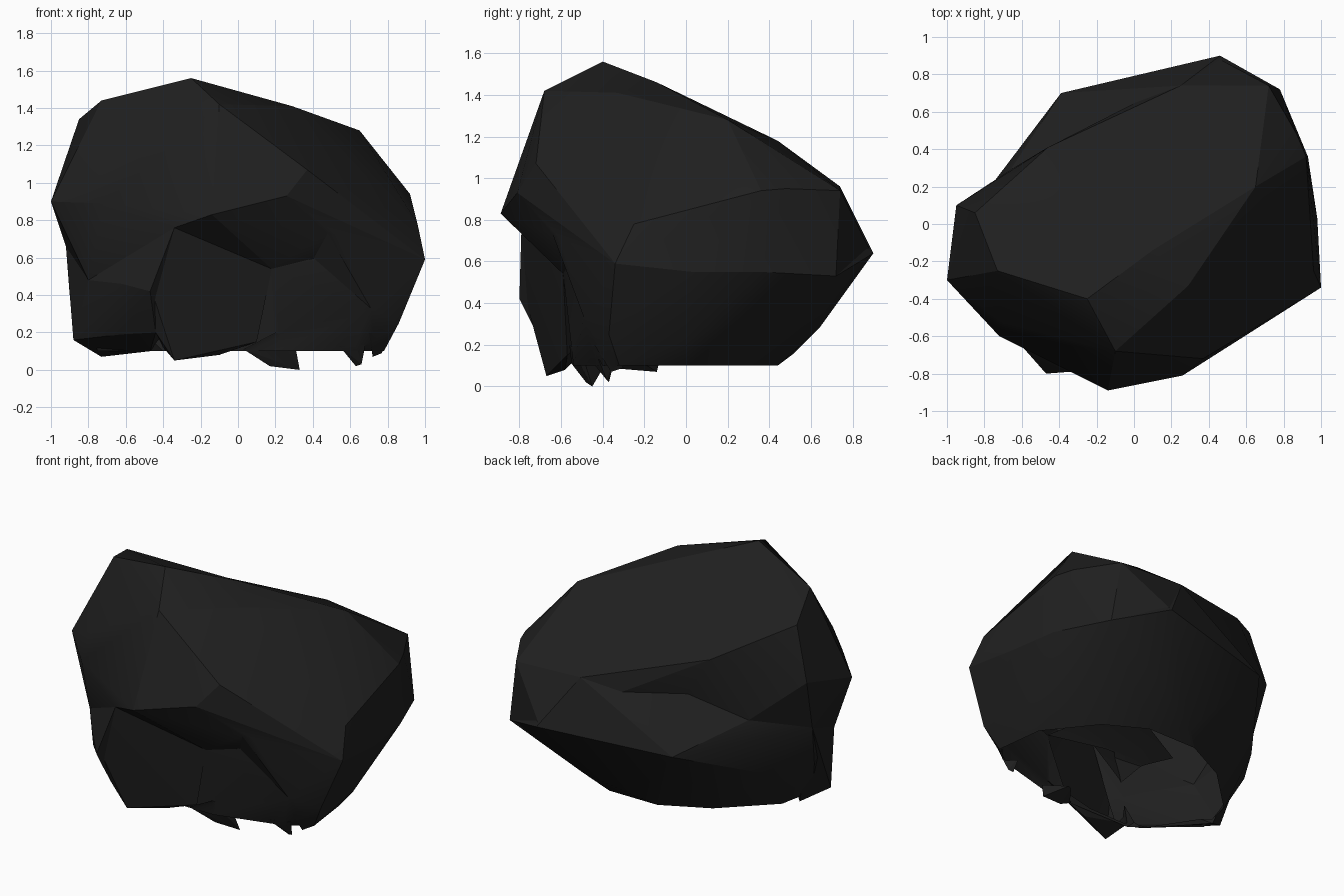
import bpy, bmesh, math

cube = bpy.data.objects.get("Cube")
if cube:
    bpy.data.objects.remove(cube, do_unlink=True)

stone = bpy.data.materials.new("charcoal stone")
stone.use_nodes = True
colour = (0.014, 0.014, 0.014, 1)
stone.diffuse_color = colour
bsdf = stone.node_tree.nodes["Principled BSDF"]
bsdf.inputs["Base Color"].default_value = colour
bsdf.inputs["Roughness"].default_value = 0.9


def chunk(name, points):
    """Faceted stone chunk: the convex hull of its corner points."""
    bm = bmesh.new()
    for p in points:
        bm.verts.new(p)
    out = bmesh.ops.convex_hull(bm, input=bm.verts[:])
    loose = {v for v in out["geom_interior"] + out["geom_unused"]
             if isinstance(v, bmesh.types.BMVert)}
    bmesh.ops.delete(bm, geom=list(loose), context="VERTS")
    bmesh.ops.recalc_face_normals(bm, faces=bm.faces[:])
    mesh = bpy.data.meshes.new(name)
    bm.to_mesh(mesh)
    bm.free()
    mesh.materials.append(stone)
    ob = bpy.data.objects.new(name, mesh)
    bpy.context.collection.objects.link(ob)
    return ob


# Corners shared by neighbouring chunks
peak, ridge, forehead = (-0.25, -0.40, 1.56), (0.10, -0.14, 1.46), (-0.10, -0.68, 1.42)
back_shoulder, back_edge = (-0.46, 0.41, 1.14), (-0.14, 0.53, 1.05)
back_dent = (-0.32, 0.44, 0.89)
back_top, back_waist = (0.25, 0.74, 0.96), (-0.66, 0.29, 0.75)
brow_tip, brow_left = (-0.14, -0.89, 0.83), (-0.34, -0.79, 0.76)
lip_top, lip_foot = (0.48, -0.64, 0.73), (0.71, -0.49, 0.33)
right_tip = (1.0, -0.34, 0.59)
right_belt = [right_tip, (0.98, 0.03, 0.55), (0.93, 0.36, 0.55),
              (0.78, 0.72, 0.53), (0.92, 0.36, 0.94)]
recess, recess_right = (0.18, -0.59, 0.54), (0.39, -0.56, 0.61)
left_belt = [(-0.92, 0.0, 0.66), (-0.80, -0.40, 0.48)]

# Upper right mass with the overhanging brow
crown = chunk("boulder", [
    peak, ridge, forehead, (0.29, -0.33, 1.41), (0.37, -0.01, 1.365),
    (0.65, 0.20, 1.28), (0.34, 0.44, 1.18), (0.87, 0.48, 0.95),
    (0.72, 0.74, 0.94), back_top, back_edge, back_dent, back_shoulder,
    (0.37, -0.72, 1.07), (0.26, -0.81, 0.93), brow_tip, brow_left,
    (0.46, 0.88, 0.66), (0.96, -0.25, 0.78), recess, recess_right,
    lip_top] + right_belt)

# Upper left mass
left_mass = chunk("left_mass", [
    peak, ridge, forehead, (-0.73, -0.25, 1.44), (-1.0, -0.30, 0.90),
    (-0.85, 0.06, 1.34), (-0.95, 0.10, 1.0), back_shoulder, back_dent,
    back_waist, (-0.70, -0.53, 1.06), (-0.72, -0.60, 0.89),
    brow_tip, brow_left, (-0.2, 0.2, 0.6)] + left_belt)

# Lower body, narrowing to a flat rim
base = chunk("base", [
    back_top, back_dent, back_waist, (-0.39, 0.70, 0.59), (0.46, 0.90, 0.64),
    lip_foot, (0.86, -0.37, 0.25), (0.84, 0.0, 0.22), (0.30, 0.64, 0.28),
    (0.0, 0.52, 0.16), (-0.73, 0.22, 0.39), (-0.90, -0.05, 0.40),
    (0.78, -0.32, 0.1), (0.74, 0.0, 0.1), (0.50, 0.30, 0.1), (0.25, 0.44, 0.1),
    (-0.10, 0.44, 0.1), (-0.40, 0.29, 0.1), (-0.70, 0.0, 0.1),
    (-0.75, -0.25, 0.1), (-0.40, -0.54, 0.1), (0.20, -0.54, 0.1),
    (0.64, -0.42, 0.1), recess, recess_right] + right_belt + left_belt)

# Lip running down the right edge of the hollow
lip = chunk("lip", [lip_top, lip_foot, right_tip, recess_right,
                    (0.86, -0.37, 0.25), (0.37, -0.72, 1.07),
                    (0.96, -0.25, 0.78), (0.7, -0.2, 0.6)])

# Buttress under the left of the brow
buttress = chunk("buttress", [
    brow_left, (-0.47, -0.80, 0.42), (-0.44, -0.69, 0.20), (-0.62, -0.63, 0.46),
    (-0.62, -0.52, 0.19), (-0.47, -0.50, 0.1), (-0.88, -0.25, 0.16),
    (-0.73, -0.14, 0.07), (-0.3, -0.5, 0.3)] + left_belt)

# Wall sloping from the buttress into the hollow
wall = chunk("hollow_wall", [
    brow_left, (-0.46, -0.77, 0.42), (-0.44, -0.69, 0.20), (-0.34, -0.67, 0.05),
    (-0.10, -0.58, 0.08), (-0.17, -0.69, 0.68), recess, (0.10, -0.57, 0.15),
    (-0.40, -0.54, 0.12), (-0.2, -0.3, 0.4)])

# Broken shards along the lower front edge
shards = [
    chunk("middle_shard", [(0.03, -0.55, 0.11), (0.17, -0.48, 0.02),
                           (0.33, -0.45, 0.0), (0.20, -0.56, 0.2),
                           (0.30, -0.50, 0.16), (0.15, -0.38, 0.12)]),
    chunk("right_shard", [(0.54, -0.46, 0.13), (0.63, -0.37, 0.02),
                          (0.66, -0.38, 0.03), (0.68, -0.42, 0.13),
                          (0.60, -0.34, 0.14)]),
    chunk("corner_shard", [(0.70, -0.44, 0.2), (0.72, -0.36, 0.07),
                           (0.77, -0.30, 0.09), (0.80, -0.36, 0.2)])]

# Fuse all chunks into one stone
bpy.context.view_layer.objects.active = crown
for part in [left_mass, base, lip, buttress, wall] + shards:
    mod = crown.modifiers.new("fuse", "BOOLEAN")
    mod.operation, mod.solver, mod.object = "UNION", "EXACT", part
    bpy.ops.object.modifier_apply(modifier=mod.name)
    bpy.data.objects.remove(part, do_unlink=True)

# Open the flat underside
bm = bmesh.new()
bm.from_mesh(crown.data)
flat = [f for f in bm.faces if f.normal.z < -0.99
        and all(abs(v.co.z - 0.1) < 0.002 for v in f.verts)]
bmesh.ops.delete(bm, geom=flat, context="FACES")
bm.to_mesh(crown.data)
bm.free()

bpy.ops.object.select_all(action="DESELECT")
crown.select_set(True)
bpy.ops.object.shade_smooth_by_angle(angle=math.radians(20))
